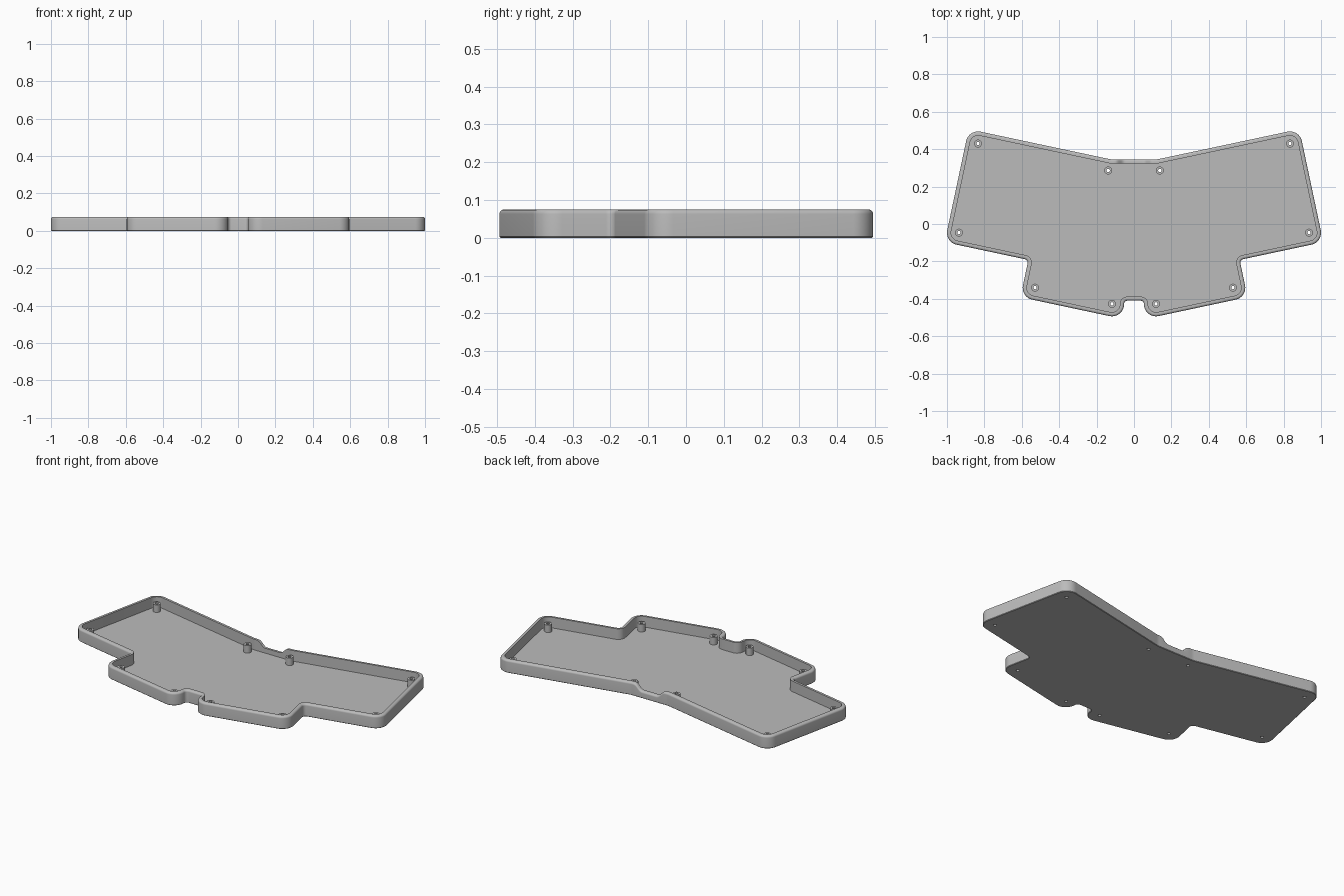
import bpy, bmesh, math
from mathutils import Vector

if "Cube" in bpy.data.objects:
    bpy.data.objects.remove(bpy.data.objects["Cube"])

grey = bpy.data.materials.new("plain_grey")
grey.use_nodes = True
colour = (0.5, 0.5, 0.5, 1)
grey.diffuse_color = colour
grey.node_tree.nodes["Principled BSDF"].inputs["Base Color"].default_value = colour

HEIGHT, FLOOR, WALL, FILLET = 0.075, 0.012, 0.022, 0.012
DIP_DEPTH, DIP_INNER, DIP_OUTER = 0.034, 0.05, 0.1
POST_TOP, POST_R, HOLE_R = 0.056, 0.021, 0.009

# Corners of the +x half, front to back: x, y, corner radius
half = [(0.053, -0.41, 0.018), (0.053, -0.509, 0.065), (0.607, -0.391, 0.065),
        (0.565, -0.192, 0.02), (1.012, -0.097, 0.065), (0.884, 0.507, 0.065),
        (0.122, 0.345, 0.1)]
corners = half + [(-x, y, r) for x, y, r in reversed(half)]

# Screw posts of the +x half
post_spots = [(0.834, 0.43), (0.936, -0.046), (0.529, -0.34), (0.118, -0.427), (0.138, 0.286)]


def rounded_outline(corners, steps=10):
    """Points and outward normals of a counter-clockwise outline with rounded corners."""
    out = []
    for i, (x, y, r) in enumerate(corners):
        p = Vector((x, y))
        a = (p - Vector(corners[i - 1][:2])).normalized()
        b = (Vector(corners[(i + 1) % len(corners)][:2]) - p).normalized()
        turn = math.atan2(a.x * b.y - a.y * b.x, a.dot(b))
        side = 1 if turn > 0 else -1
        normal = Vector((a.y, -a.x))
        start = p - a * r * math.tan(abs(turn) / 2)
        centre = start - normal * r * side
        for k in range(steps + 1):
            t = turn * k / steps
            n = Vector((normal.x * math.cos(t) - normal.y * math.sin(t),
                        normal.x * math.sin(t) + normal.y * math.cos(t)))
            out.append((centre + n * r * side, n))
        # Extra points along the back centre, where the rim dips
        if i == len(half) - 1:
            for k in range(25):
                out.append((Vector((DIP_OUTER * (1 - k / 12), y)), Vector((0, 1))))
    return out


def loft(name, rings, cap_ends):
    """Skin closed rings of equal length, either capped or joined end to end."""
    bm = bmesh.new()
    loops = [[bm.verts.new(c) for c in ring] for ring in rings]
    n = len(loops[0])
    pairs = list(zip(loops, loops[1:]))
    if cap_ends:
        bm.faces.new(loops[0])
        bm.faces.new(loops[-1])
    else:
        pairs.append((loops[-1], loops[0]))
    for lo, hi in pairs:
        for i in range(n):
            j = (i + 1) % n
            bm.faces.new((lo[i], lo[j], hi[j], hi[i]))
    bmesh.ops.recalc_face_normals(bm, faces=bm.faces)
    mesh = bpy.data.meshes.new(name)
    bm.to_mesh(mesh)
    bm.free()
    mesh.materials.append(grey)
    obj = bpy.data.objects.new(name, mesh)
    bpy.context.collection.objects.link(obj)
    return obj


def circle(x, y, z, r, n=24):
    return [(x + r * math.cos(math.tau * i / n), y + r * math.sin(math.tau * i / n), z)
            for i in range(n)]


def smooth(obj):
    bpy.ops.object.select_all(action='DESELECT')
    obj.select_set(True)
    bpy.context.view_layer.objects.active = obj
    bpy.ops.object.shade_smooth_by_angle(angle=math.radians(30))


def rim_drop(p):
    """How far the rim sinks at the cable dip in the back wall."""
    if p.y < 0.25 or abs(p.x) >= DIP_OUTER:
        return 0
    t = min(1, (DIP_OUTER - abs(p.x)) / (DIP_OUTER - DIP_INNER))
    return DIP_DEPTH * t * t * (3 - 2 * t)


# Tray: wall section as (inset, height), from the underside over the rim to the floor
section = [(0.003, 0), (0, 0.003)]
for k in range(7):
    t = math.pi / 2 * k / 6
    section.append((FILLET * (1 - math.cos(t)), HEIGHT - FILLET * (1 - math.sin(t))))
section += [(WALL, HEIGHT), (WALL, FLOOR)]

outline = rounded_outline(corners)
rings = []
for inset, z in section:
    ring = []
    for p, n in outline:
        q = p - n * inset
        ring.append((q.x, q.y, z - (rim_drop(p) if z > HEIGHT / 2 else 0)))
    rings.append(ring)
tray = loft("tray", rings, True)

# Screw posts, and screw holes through the floor
for i, (px, py) in enumerate(post_spots):
    for side, label in ((1, "left"), (-1, "right")):
        x = px * side
        cutter = loft("hole_cutter", [circle(x, py, z, HOLE_R) for z in (-0.05, 0.05)], True)
        cutter.hide_render = True
        cut = tray.modifiers.new("screw_hole", 'BOOLEAN')
        cut.operation = 'DIFFERENCE'
        cut.solver = 'EXACT'
        cut.object = cutter
        bpy.context.view_layer.objects.active = tray
        bpy.ops.object.modifier_apply(modifier=cut.name)
        bpy.data.objects.remove(cutter)
        low = FLOOR - 0.002
        post = loft(f"screw_post_{label}_{i + 1}",
                    [circle(x, py, low, POST_R), circle(x, py, POST_TOP, POST_R),
                     circle(x, py, POST_TOP, HOLE_R), circle(x, py, low, HOLE_R)], False)
        smooth(post)

smooth(tray)
